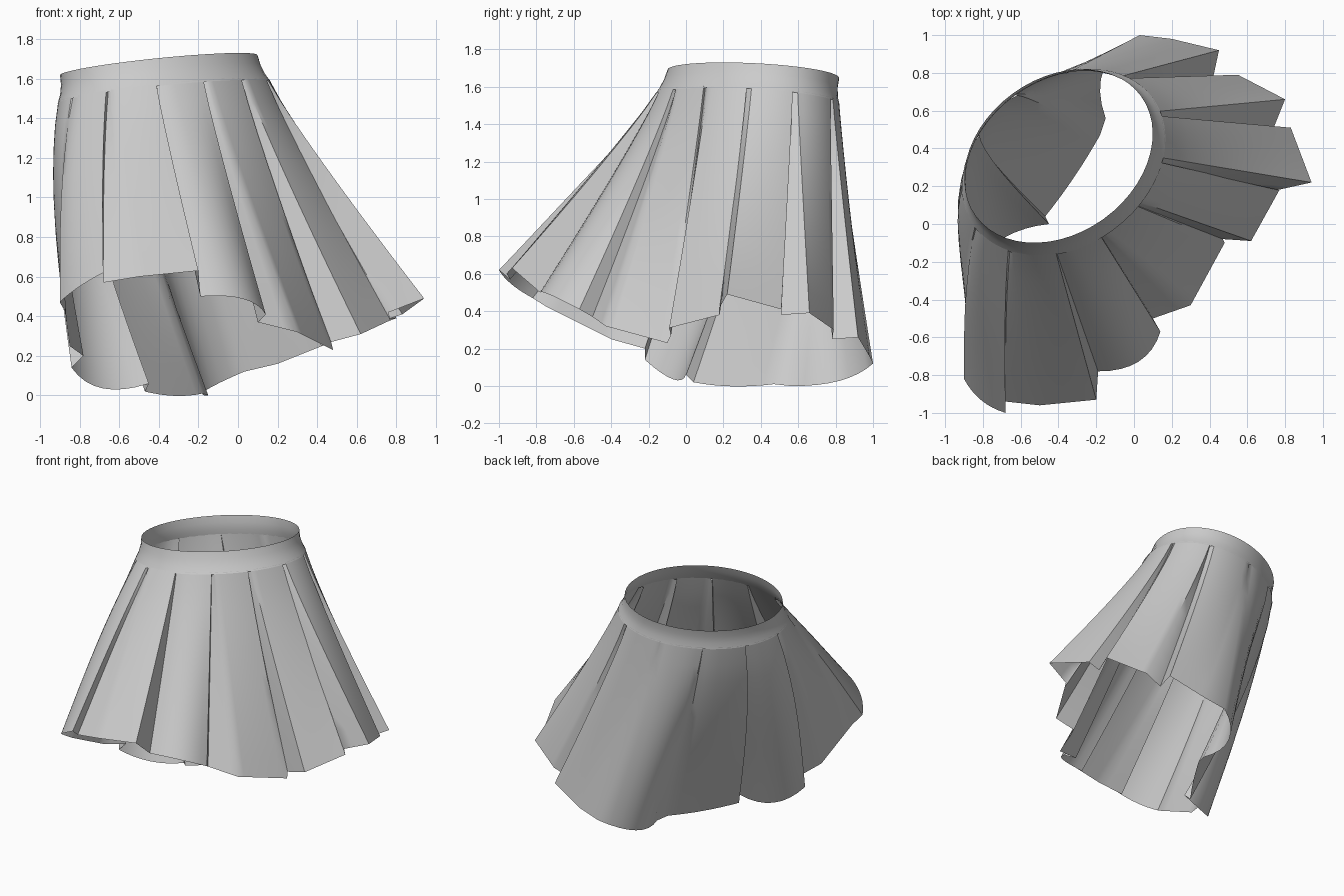
import bpy, bmesh, math
from mathutils import Vector

cube = bpy.data.objects.get("Cube")
if cube:
    bpy.data.objects.remove(cube)

cloth = bpy.data.materials.new("light_grey_cloth")
cloth.use_nodes = True
grey = (0.6, 0.6, 0.6, 1)
cloth.diffuse_color = grey
cloth.node_tree.nodes["Principled BSDF"].inputs["Base Color"].default_value = grey

CENTRE = Vector((-0.4, 0.36, 0))
TILT = math.radians(36)


def waist_point(angle, scale, drop):
    """Point on the slanted oval waist, moved outward and down."""
    u, v = 0.54 * scale * math.cos(angle), 0.41 * scale * math.sin(angle)
    x = CENTRE.x + u * math.cos(TILT) - v * math.sin(TILT)
    y = CENTRE.y + u * math.sin(TILT) + v * math.cos(TILT)
    z = 1.745 + 0.12 * x - 0.08 * y - drop
    return Vector((x + 0.2 * drop, y - 0.25 * drop, z))


def loft(name, columns, smooth_angle):
    """Closed sheet through a ring of point columns running top to bottom."""
    bm = bmesh.new()
    grid = [[bm.verts.new(p) for p in col] for col in columns]
    for a, b in zip(grid, grid[1:] + grid[:1]):
        for i in range(len(a) - 1):
            bm.faces.new((a[i], a[i + 1], b[i + 1], b[i]))
    mesh = bpy.data.meshes.new(name)
    bm.to_mesh(mesh)
    bm.free()
    mesh.materials.append(cloth)
    obj = bpy.data.objects.new(name, mesh)
    bpy.context.collection.objects.link(obj)
    bpy.ops.object.select_all(action="DESELECT")
    obj.select_set(True)
    bpy.context.view_layer.objects.active = obj
    bpy.ops.object.shade_smooth_by_angle(angle=math.radians(smooth_angle))


# Waistband: a short flared oval collar
BAND = [(1.0, 0), (1.01, 0.05), (1.04, 0.1), (1.08, 0.14)]
loft("waistband",
     [[waist_point(math.tau * k / 52, s, d) for s, d in BAND] for k in range(52)], 60)

# Pleats counter-clockwise: seam angle at the waist, then hem start, fold, end
PLEATS = [
    (180, (-0.9, -0.82, 0.47), (-0.8, -0.94, 0.55), (-0.68, -1.0, 0.62)),
    (208, (-0.68, -0.94, 0.57), (-0.5, -0.96, 0.6), (-0.2, -0.93, 0.63)),
    (237, (-0.19, -0.78, 0.5), (0.05, -0.71, 0.48), (0.14, -0.57, 0.41)),
    (263, (0.1, -0.5, 0.37), (0.3, -0.43, 0.32), (0.48, -0.1, 0.23)),
    (288, (0.47, -0.08, 0.27), (0.62, -0.09, 0.31), (0.77, 0.18, 0.38)),
    (316, (0.76, 0.18, 0.42), (0.94, 0.22, 0.49), (0.83, 0.51, 0.41)),
    (346, (0.74, 0.51, 0.38), (0.8, 0.66, 0.39), (0.55, 0.79, 0.3)),
    (381, (0.42, 0.78, 0.25), (0.45, 0.92, 0.26), (0.2, 0.98, 0.16)),
    (419, (0.03, 1.0, 0.12), (-0.17, 0.79, 0.02), (-0.15, 0.56, 0)),
    (449, (-0.18, 0.47, 0.01), (-0.35, 0.2, 0), (-0.47, 0.04, 0.02)),
    (479, (-0.45, 0, 0.06), (-0.7, -0.08, 0.04), (-0.84, -0.22, 0.14)),
    (510, (-0.78, -0.22, 0.2), (-0.85, -0.4, 0.25), (-0.87, -0.74, 0.42)),
]
ROWS = 10
SPAN = 8


def pleat_column(angle, scale, hem):
    """Hang one line of cloth from the band to the hem, fuller at the right hip."""
    top = waist_point(math.radians(angle), scale, 0.13)
    out = top - CENTRE
    out.z = 0
    out.normalize()
    fullness = 0.05 * max(0, -out.x)
    col = []
    for r in range(ROWS + 1):
        t = r / ROWS
        p = top.lerp(hem, t ** 1.08)
        p.z = top.z + (hem.z - top.z) * t
        col.append(p + out * fullness * math.sin(math.pi * t ** 0.8))
    return col


# Pleated skirt: soft pleats curve evenly, knife pleats have a narrow tucked return
columns = []
for i, (seam, *hem) in enumerate(PLEATS):
    start, fold, end = map(Vector, hem)
    width = (PLEATS[i + 1][0] if i + 1 < len(PLEATS) else 540) - seam
    first, second = (fold - start).length, (end - fold).length
    share = first / (first + second)
    if share > 0.4:
        for k in range(SPAN + 1):
            t = k / SPAN
            p = (start * (t - share) * (t - 1) / share
                 + fold * t * (1 - t) / (share * (1 - share))
                 + end * t * (t - share) / (1 - share))
            columns.append(pleat_column(seam + width * t, 1.05 + 0.02 * min(1, 4 * t), p))
    else:
        for k in range(3):
            t = k / 3
            columns.append(pleat_column(seam + width * 0.1 * t, 1.03 + 0.04 * t,
                                        start.lerp(fold, t)))
        for k in range(SPAN + 1):
            t = k / SPAN
            columns.append(pleat_column(seam + width * (0.1 + 0.9 * t), 1.07,
                                        fold.lerp(end, t)))
loft("pleated_skirt", columns, 40)
